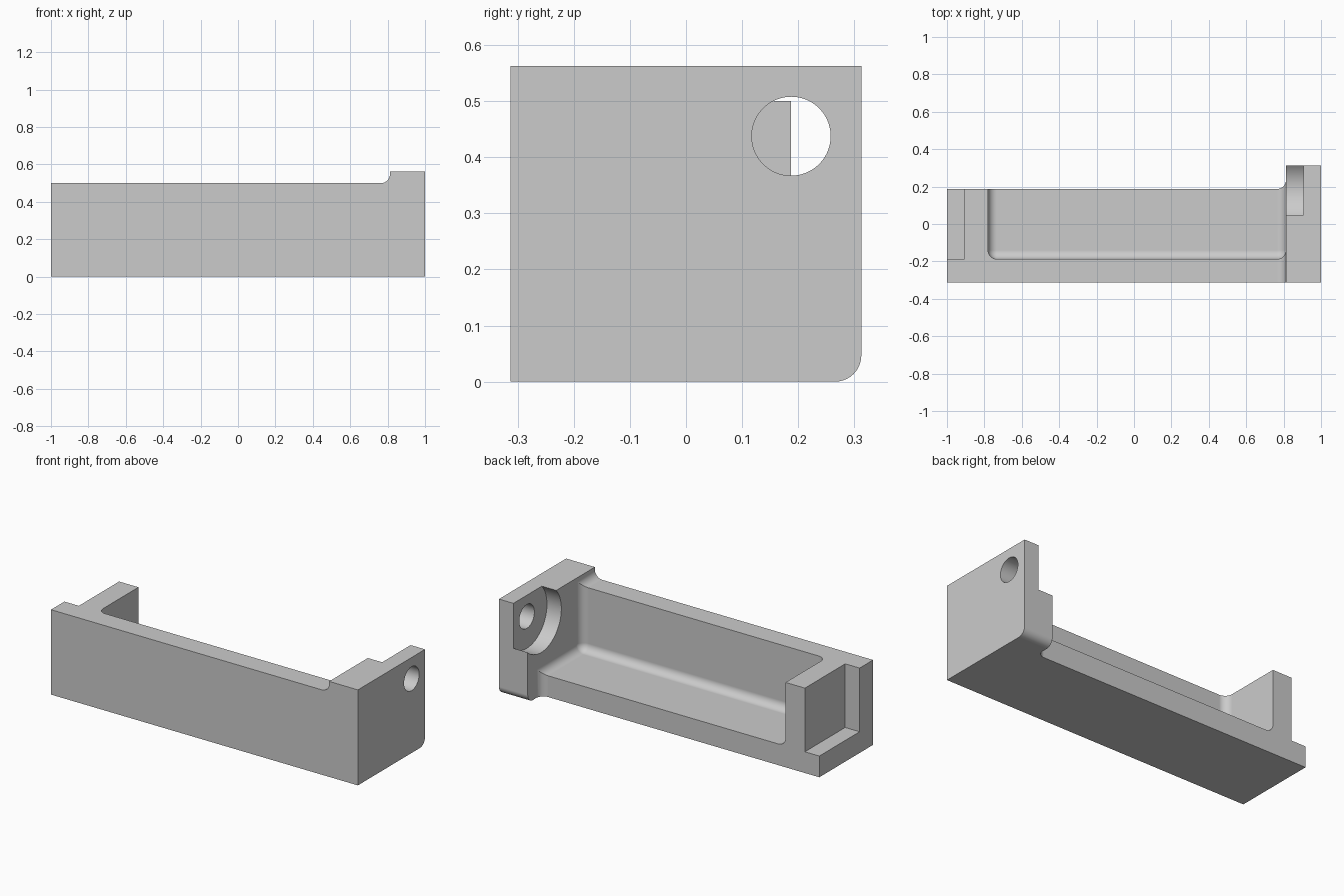
import bpy, bmesh, math
from mathutils import Matrix

if "Cube" in bpy.data.objects:
    bpy.data.objects.remove(bpy.data.objects["Cube"])

R = 0.047                      # fillet radius
FRONT, BACK, TOP = -0.3125, 0.1875, 0.5
WALL, FLOOR = -0.1875, 0.125   # inner faces of the front wall and the floor
RECESS, CAVITY, BLOCK = -0.906, -0.78, 0.8125
STEPS = 10

mat = bpy.data.materials.new("plain grey")
mat.use_nodes = True
grey = (0.6, 0.6, 0.6, 1)
mat.diffuse_color = grey
mat.node_tree.nodes["Principled BSDF"].inputs["Base Color"].default_value = grey


def finish(bm, name):
    bmesh.ops.remove_doubles(bm, verts=bm.verts, dist=1e-5)
    bmesh.ops.recalc_face_normals(bm, faces=bm.faces)
    mesh = bpy.data.meshes.new(name)
    bm.to_mesh(mesh)
    bm.free()
    mesh.materials.append(mat)
    obj = bpy.data.objects.new(name, mesh)
    bpy.context.collection.objects.link(obj)
    return obj


def loft(rings, name):
    bm = bmesh.new()
    rows = [[bm.verts.new(p) for p in ring] for ring in rings]
    for a, b in zip(rows, rows[1:]):
        for i in range(len(a)):
            j = (i + 1) % len(a)
            bm.faces.new((a[i], a[j], b[j], b[i]))
    # Merge the collapsed corners before capping both ends
    bmesh.ops.remove_doubles(bm, verts=bm.verts, dist=1e-5)
    bmesh.ops.holes_fill(bm, edges=[e for e in bm.edges if e.is_boundary], sides=0)
    return finish(bm, name)


def section(x, offset=0, grow=0, radius=0, solid=False):
    """L-shaped slice: floor and front wall, or a solid end wall."""
    cy, cz = WALL + offset + radius, FLOOR + offset + radius
    arc = []
    for k in range(STEPS + 1):
        a = math.radians(90 * k / STEPS)
        arc.append((cy - radius * math.sin(a), cz - radius * math.cos(a)))
    if solid:
        arc = [(BACK, TOP)] * len(arc)
    pts = [(FRONT, 0), (BACK + grow, 0), (BACK + grow, FLOOR + offset), *arc,
           (WALL + offset, TOP + grow), (FRONT, TOP + grow)]
    return [(x, y, z) for y, z in pts]


# Tray body: end recess, end wall, filleted cavity, flare into the end block
rings = [section(-1), section(RECESS), section(RECESS, solid=True),
         section(CAVITY, R, solid=True)]
angles = [math.radians(90 * k / STEPS) for k in range(STEPS + 1)]
for a in reversed(angles):
    o = R * (1 - math.cos(a))
    rings.append(section(CAVITY + R * (1 - math.sin(a)), o, 0, R - o))
for a in angles:
    o = R * (1 - math.cos(a))
    rings.append(section(BLOCK - R * (1 - math.sin(a)), o, o, R - o))
rings.append(section(BLOCK + 0.02, R, R))
body = loft(rings, "tray_body")

# End block with a rounded lower back edge
profile = [(FRONT, 0)]
for a in angles:
    profile.append((-FRONT - R + R * math.sin(a), R - R * math.cos(a)))
profile += [(-FRONT, 0.5625), (FRONT, 0.5625)]
block = loft([[(x, y, z) for y, z in profile] for x in (BLOCK, 1)], "end_block")


def cylinder(name, radius, x0, x1):
    bm = bmesh.new()
    place = Matrix.Translation(((x0 + x1) / 2, 0.1875, 0.4375)) @ Matrix.Rotation(math.pi / 2, 4, "Y")
    bmesh.ops.create_cone(bm, cap_ends=True, segments=96, radius1=radius,
                          radius2=radius, depth=x1 - x0, matrix=place)
    obj = finish(bm, name)
    obj.hide_render = True
    return obj


def combine(target, tool, operation):
    mod = target.modifiers.new(tool.name, "BOOLEAN")
    mod.operation, mod.object, mod.solver = operation, tool, "EXACT"
    bpy.context.view_layer.objects.active = target
    bpy.ops.object.modifier_apply(modifier=mod.name)
    bpy.data.objects.remove(tool)


# Counterbore and through hole, then join the block to the tray
combine(block, cylinder("counterbore_cutter", 0.1875, 0.7, 0.906), "DIFFERENCE")
combine(block, cylinder("hole_cutter", 0.0703, 0.7, 1.1), "DIFFERENCE")
combine(body, block, "UNION")

# Smooth fillets, flat faces
bpy.ops.object.select_all(action="DESELECT")
body.select_set(True)
bpy.context.view_layer.objects.active = body
bpy.ops.object.shade_smooth_by_angle(angle=math.radians(30))
normals = body.modifiers.new("flat_face_normals", "WEIGHTED_NORMAL")
normals.keep_sharp = True
